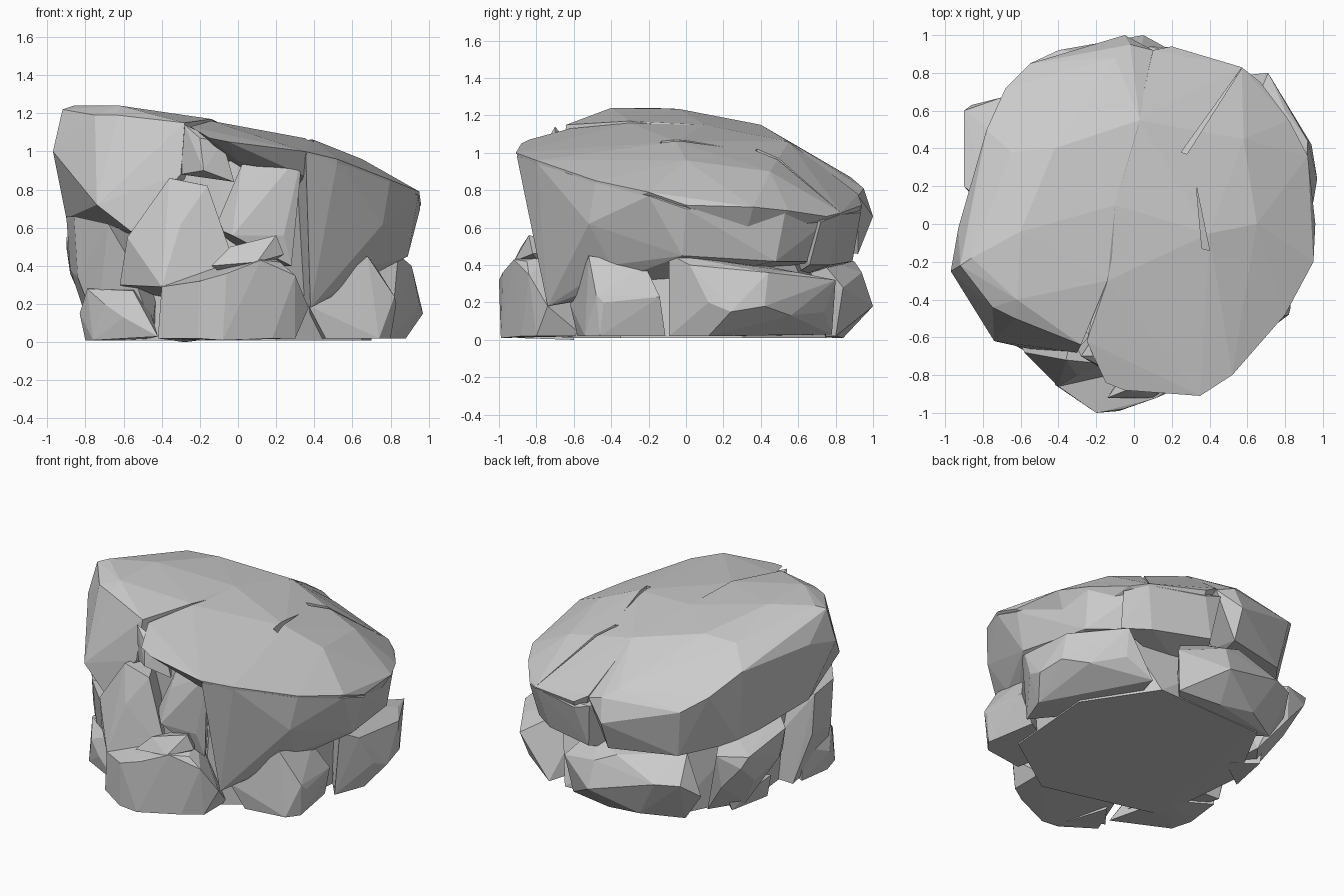
import bpy
import bmesh


def stone(name, pts):
    """One faceted stone: the convex hull of a few corner points."""
    bm = bmesh.new()
    for p in pts:
        bm.verts.new(p)
    res = bmesh.ops.convex_hull(bm, input=bm.verts)
    junk = [g for g in res["geom_interior"] + res["geom_unused"]
            if isinstance(g, bmesh.types.BMVert) and g.is_valid]
    if junk:
        bmesh.ops.delete(bm, geom=list(set(junk)), context='VERTS')
    bmesh.ops.recalc_face_normals(bm, faces=bm.faces)
    me = bpy.data.meshes.new(name)
    bm.to_mesh(me)
    bm.free()
    ob = bpy.data.objects.new(name, me)
    bpy.context.collection.objects.link(ob)
    return ob


def crack(target, name, tri, depth_z):
    """Cut a thin triangular fissure down to the given heights."""
    cutter = stone(name, [(x, y, 1.5) for x, y in tri] +
                   [(x, y, z) for (x, y), z in zip(tri, depth_z)])
    cutter.hide_render = True
    cutter.hide_set(True)
    mod = target.modifiers.new(name, 'BOOLEAN')
    mod.operation = 'DIFFERENCE'
    mod.solver = 'EXACT'
    mod.object = cutter


# Left half of the tilted cap, the highest part, with a steep outer side
stone("cap_left", [
    (-.92, -.22, 1.22), (-.86, -.18, 1.24), (-.62, -.40, 1.24), (-.60, -.04, 1.235),
    (-.63, -.50, 1.19), (-.75, -.44, 1.19), (-.28, -.64, 1.15), (-.97, -.25, 1.0),
    (-.74, -.62, .72), (-.56, -.66, .58), (-.30, -.68, .88), (-.90, -.05, .65),
    (-.93, -.02, 1.05), (-.65, .38, 1.14), (-.78, .50, 1.02), (-.74, .48, .52),
    (-.68, .72, .90), (-.55, .85, .81), (-.50, .80, .48), (-.05, 1.0, .66),
    (-.05, .92, .46), (-.42, .40, 1.15), (-.10, .88, .87), (-.02, .95, .81),
    (.10, .92, .77), (.03, .55, 1.06), (-.10, .10, 1.15), (-.14, -.30, 1.17)])

# Right half of the cap, sloping down to the right and back
cap_right = stone("cap_right", [
    (-.15, -.84, 1.07), (-.05, -.88, 1.05), (.13, -.84, 1.04), (.35, -.91, 1.0),
    (.52, -.80, .96), (.80, -.48, .85), (.95, -.20, .79), (.96, .0, .72),
    (.92, .36, .71), (.82, .55, .69), (.67, .75, .66), (.57, .83, .68),
    (.20, .94, .72), (.10, .92, .78), (.02, .55, 1.06), (-.10, .10, 1.15),
    (-.14, -.30, 1.16), (-.25, -.62, 1.13), (.40, -.05, 1.06), (.65, .0, .96),
    (.58, .45, .90), (.0, -.72, .95), (.33, -.80, .88), (.52, -.76, .80),
    (.78, -.46, .70), (.80, .30, .50), (.2, .85, .5)])
crack(cap_right, "crack_back", [(.58, .84), (.25, .38), (.28, .37)], [.63, .99, .99])
crack(cap_right, "crack_middle", [(.33, .20), (.36, -.13), (.40, -.14)], [1.01, .95, .95])

# Undercut band flush below the rim on the right and back
stone("right_wall", [
    (.37, -.86, .82), (.355, -.905, .985), (.52, -.795, .945), (.795, -.485, .84),
    (.76, -.52, .62), (.945, -.20, .77), (.955, .0, .70), (.89, -.02, .45),
    (.70, -.40, .40), (.38, -.74, .18), (.82, .53, .68), (.80, .48, .42),
    (.60, .76, .64), (.55, .70, .42), (.32, -.62, .80), (.2, .3, .4)])
stone("back_wall", [
    (.08, .94, .72), (.20, .935, .68), (.57, .825, .67), (.69, .72, .63),
    (.66, .66, .40), (.50, .77, .40), (.12, .89, .42), (-.1, .5, .3),
    (.0, .5, .8)])

# Inner mass joining the stones
stone("core", [
    (-.60, -.45, .01), (-.68, .20, .02), (-.40, .72, .01), (.40, .75, .01),
    (.70, .30, .01), (.65, -.35, .01), (.20, -.66, .01), (-.72, .20, .60),
    (-.60, -.50, .70), (-.15, -.60, .95), (.25, -.62, .95), (.60, -.30, .70),
    (.60, .50, .60), (-.40, .70, .60)])

# Front face: leaning column, rib, notch and ledge under the cap
stone("front_column", [
    (-.58, -.68, .55), (-.36, -.72, .86), (-.16, -.74, .82), (-.18, -.72, .62),
    (-.40, -.86, .29), (-.30, -.80, .62), (-.62, -.60, .30), (.0, -.78, .36),
    (-.3, -.45, .85), (-.3, -.4, .2)])
stone("front_rib", [
    (.0, -.74, .79), (-.03, -.80, .56), (.24, -.80, .56), (.34, -.82, 1.0),
    (.20, -.74, 1.0), (.02, -.68, .93), (.28, -.76, .40), (-.12, -.70, .60),
    (.1, -.45, .9), (.1, -.45, .4)])
stone("front_notch_stone", [
    (-.28, -.70, 1.14), (-.30, -.66, .88), (-.18, -.76, .90), (-.20, -.74, 1.07),
    (-.02, -.70, .84), (-.08, -.70, 1.05), (-.15, -.5, .9)])
stone("front_ledge", [
    (-.04, -.88, .50), (.20, -.84, .56), (.24, -.82, .46), (.10, -.92, .42),
    (-.14, -.92, .40), (.1, -.6, .5), (.0, -.7, .3)])

# Base stones around the foot
stone("front_base", [
    (-.40, -.86, .29), (-.42, -.85, .02), (-.21, -.99, .02), (-.08, -.99, .01),
    (-.20, -1.0, .32), (-.06, -.98, .36), (.12, -.92, .43), (.22, -.85, .42),
    (.30, -.84, .35), (.37, -.74, .18), (.30, -.80, .02), (.18, -.88, .02),
    (-.30, -.55, .02), (.30, -.55, .02), (.1, -.6, .50)])
stone("front_right_base", [
    (.37, -.62, .19), (.46, -.58, .02), (.68, -.52, .45), (.82, -.48, .24),
    (.83, -.44, .20), (.74, -.54, .02), (.80, -.46, .02), (.72, -.22, .40),
    (.80, -.14, .23), (.74, -.11, .02), (.4, -.3, .02), (.5, -.3, .4)])
stone("right_base", [
    (.84, -.09, .46), (.80, -.09, .02), (.91, .02, .40), (.95, .12, .20),
    (.88, .12, .02), (.97, .24, .15), (.92, .44, .36), (.94, .42, .18),
    (.83, .56, .13), (.80, .60, .36), (.71, .80, .32), (.68, .74, .15),
    (.50, .78, .03), (.40, .40, .02), (.5, .3, .42)])
stone("back_base", [
    (-.40, .92, .30), (-.55, .85, .30), (-.62, .72, .20), (-.50, .72, .02),
    (-.10, .90, .42), (.05, 1.0, .18), (.04, .94, .36), (.10, .96, .22),
    (.0, .84, .01), (.30, .80, .02), (.34, .84, .28), (-.25, .86, .04),
    (-.50, .70, .46), (.2, .7, .45), (0, .4, .02)])
stone("left_base", [
    (-.90, .60, .50), (-.86, .63, .42), (-.70, .67, .48), (-.72, .64, .26),
    (-.90, .20, .55), (-.88, .24, .36), (-.84, .45, .27), (-.78, .06, .32),
    (-.76, .08, .60), (-.70, .35, .04), (-.55, .55, .03), (-.5, .3, .6),
    (-.5, .0, .04)])

# Left front wall and the small stones at its foot
stone("left_front_wall", [
    (-.90, -.12, .66), (-.86, -.38, .66), (-.68, -.62, .62), (-.88, -.12, .38),
    (-.84, -.38, .34), (-.58, -.64, .45), (-.76, -.08, .02), (-.74, -.46, .08),
    (-.45, -.62, .06), (-.4, -.3, .5), (-.4, -.1, .02)])
stone("left_foot_stone", [
    (-.83, -.38, .15), (-.79, -.46, .28), (-.80, -.40, .01), (-.78, -.15, .25),
    (-.78, -.15, .02), (-.70, -.60, .20), (-.76, -.54, .01), (-.55, -.64, .27),
    (-.42, -.74, .03), (-.60, -.66, .13), (-.50, -.40, .30), (-.5, -.3, .01)])
stone("front_foot_chip", [
    (-.42, -.78, .02), (-.31, -.90, .18), (-.38, -.80, .16), (-.20, -.90, .01),
    (-.28, -.60, .0), (-.30, -.60, .18)])
stone("back_left_foot_stone", [
    (-.72, .10, .14), (-.76, .30, .16), (-.64, .50, .18), (-.66, .44, .01),
    (-.72, .14, .01), (-.5, .3, .2), (-.5, .3, .01)])
